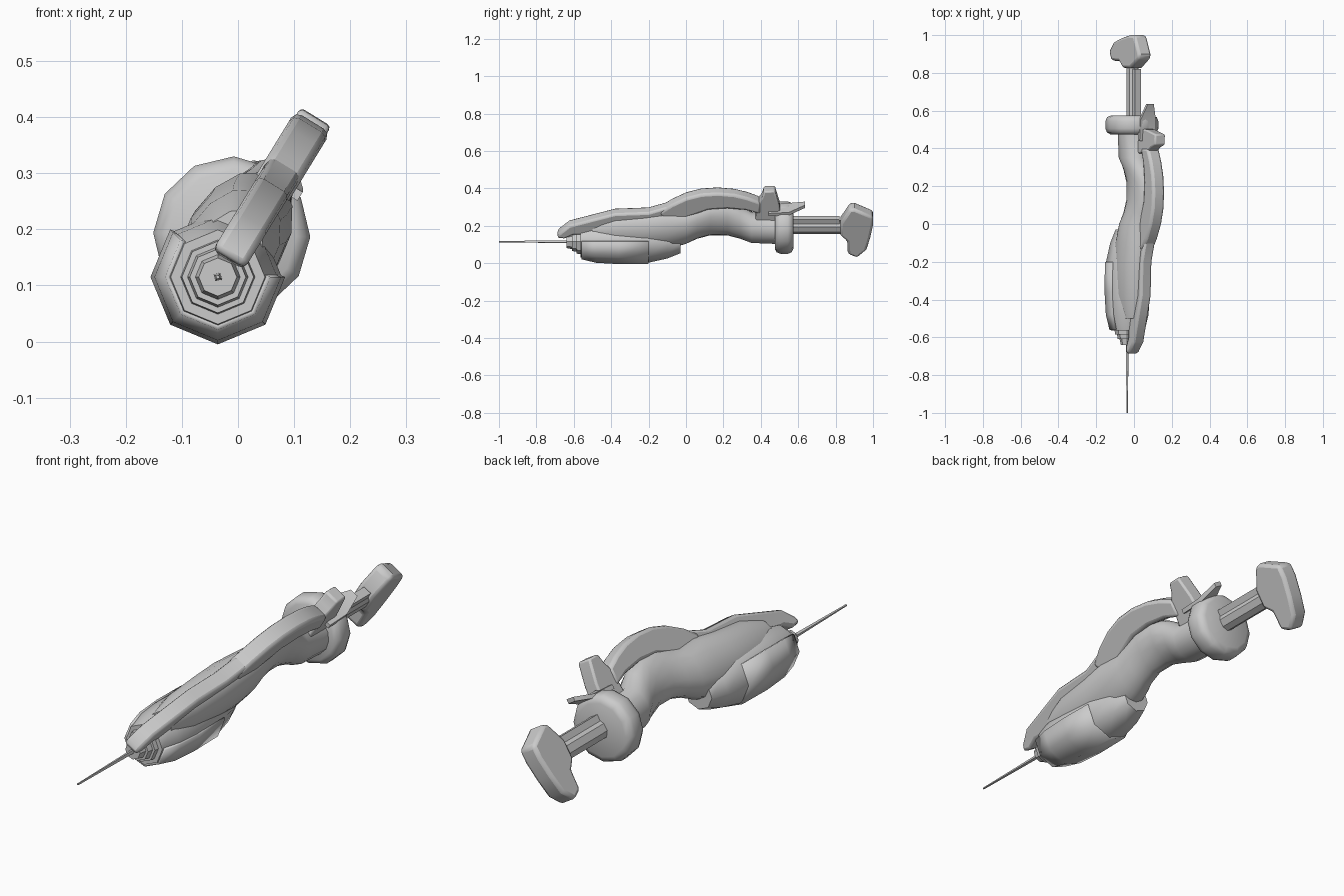
import bpy, bmesh, math
from mathutils import Matrix

if "Cube" in bpy.data.objects:
    bpy.data.objects.remove(bpy.data.objects["Cube"])

# The whole tool leans sideways about its long axis
TILT = math.radians(31.5)
FRAME = Matrix.Translation((-0.036, 0, 0.115)) @ Matrix.Rotation(TILT, 4, 'Y')


def finish(bm, name, bevel=0, angle=35):
    bmesh.ops.recalc_face_normals(bm, faces=bm.faces)
    me = bpy.data.meshes.new(name)
    bm.to_mesh(me)
    bm.free()
    ob = bpy.data.objects.new(name, me)
    bpy.context.collection.objects.link(ob)
    ob.matrix_world = FRAME
    if bevel:
        m = ob.modifiers.new("bevel", 'BEVEL')
        m.width, m.segments, m.limit_method = bevel, 2, 'ANGLE'
        m.angle_limit = math.radians(40)
    bpy.ops.object.select_all(action='DESELECT')
    ob.select_set(True)
    bpy.context.view_layer.objects.active = ob
    bpy.ops.object.shade_smooth_by_angle(angle=math.radians(angle))
    return ob


def loft(name, sections, n=12, phase=0.0, u=0.0, angle=35):
    """Capped tube through elliptical sections (y, height, half width, half height)."""
    bm = bmesh.new()
    rings = []
    for y, v, a, b in sections:
        rings.append([bm.verts.new((u + a * math.cos(phase + k * math.tau / n), y,
                                    v + b * math.sin(phase + k * math.tau / n)))
                      for k in range(n)])
    for r, s in zip(rings, rings[1:]):
        for k in range(n):
            j = (k + 1) % n
            bm.faces.new((r[k], r[j], s[j], s[k]))
    bm.faces.new(rings[0])
    bm.faces.new(rings[-1])
    return finish(bm, name, 0, angle)


def turned(name, profile, v=0.0, **kw):
    return loft(name, [(y, v, r, r) for y, r in profile], **kw)


def slab(name, pts, half, bevel=0.0, u=0.0):
    """Side profile (y, height) extruded across the width."""
    bm = bmesh.new()
    f = bm.faces.new([bm.verts.new((u - half, y, v)) for y, v in pts])
    ext = bmesh.ops.extrude_face_region(bm, geom=[f])
    verts = [e for e in ext['geom'] if isinstance(e, bmesh.types.BMVert)]
    bmesh.ops.translate(bm, verts=verts, vec=(2 * half, 0, 0))
    return finish(bm, name, bevel)


# Needle and stepped nozzle
turned("needle", [(-1.0, 0.004), (-0.62, 0.009)], n=4)
turned("nozzle", [(-0.64, 0.034), (-0.61, 0.04), (-0.61, 0.05), (-0.585, 0.054),
                  (-0.585, 0.064), (-0.55, 0.068)], n=8, phase=TILT)

# Barrel
turned("barrel", [(-0.565, 0.084), (-0.48, 0.106), (-0.38, 0.114), (-0.2, 0.112),
                  (-0.1, 0.09), (-0.03, 0.062)], n=8, phase=TILT, angle=50)


# Raised shell panels on both sides of the barrel
def shell(name, start, count):
    bm = bmesh.new()
    grid = []
    for y, r in [(-0.56, 0.094), (-0.48, 0.113), (-0.36, 0.12), (-0.2, 0.118)]:
        grid.append([bm.verts.new((r * math.cos(TILT + k * math.tau / 8), y,
                                   r * math.sin(TILT + k * math.tau / 8)))
                     for k in range(start, start + count + 1)])
    for r, s in zip(grid, grid[1:]):
        for k in range(count):
            bm.faces.new((r[k], r[k + 1], s[k + 1], s[k]))
    ob = finish(bm, name, 0, 50)
    m = ob.modifiers.new("thickness", 'SOLIDIFY')
    m.thickness, m.offset = 0.012, -1


shell("barrel_shell", 3, 5)

# Curved grip body running back from the barrel
loft("grip_body", [(-0.5, 0.045, 0.055, 0.085), (-0.38, 0.055, 0.08, 0.115),
                   (-0.22, 0.065, 0.088, 0.12), (-0.1, 0.08, 0.088, 0.125),
                   (0.0, 0.095, 0.08, 0.105), (0.06, 0.12, 0.065, 0.1),
                   (0.13, 0.14, 0.055, 0.1), (0.22, 0.14, 0.055, 0.1),
                   (0.29, 0.115, 0.065, 0.095), (0.35, 0.085, 0.082, 0.085),
                   (0.49, 0.08, 0.086, 0.085)], n=14, u=-0.008, angle=60)

# Long spine over the barrel, ending in an overhanging nose
slab("top_spine", [(-0.69, 0.04), (-0.68, 0.068), (-0.625, 0.118), (-0.38, 0.192),
                   (-0.2, 0.2), (-0.08, 0.24), (-0.05, 0.1), (-0.5, 0.06),
                   (-0.6, 0.06), (-0.65, 0.035)], 0.033, 0.012)

# Arched cover along the grip
slab("arch_cover", [(-0.145, 0.2), (-0.08, 0.25), (0.0, 0.293), (0.08, 0.317),
                    (0.17, 0.324), (0.26, 0.315), (0.33, 0.295), (0.4, 0.265),
                    (0.4, 0.19), (0.32, 0.215), (0.22, 0.226), (0.12, 0.218),
                    (0.04, 0.185), (-0.03, 0.155), (-0.1, 0.14)], 0.037, 0.014)

# Upright fin with the plate behind it
slab("fin", [(0.37, 0.15), (0.385, 0.26), (0.405, 0.29), (0.418, 0.333), (0.475, 0.335),
             (0.5, 0.24), (0.51, 0.13), (0.42, 0.1)], 0.032, 0.008)
bm = bmesh.new()
rows = [[bm.verts.new((s * w, y, v + d)) for s, d in ((-1, 0), (1, 0), (1, 0.018), (-1, 0.018))]
        for y, v, w in [(0.44, 0.19, 0.05), (0.55, 0.195, 0.048), (0.635, 0.222, 0.018)]]
for r, s in zip(rows, rows[1:]):
    for k in range(4):
        bm.faces.new((r[k], r[(k + 1) % 4], s[(k + 1) % 4], s[k]))
bm.faces.new(rows[0])
bm.faces.new(rows[-1])
finish(bm, "rear_plate")

# Rounded flange disc
turned("flange", [(0.475, 0.115), (0.485, 0.132), (0.505, 0.14), (0.545, 0.14),
                  (0.565, 0.132), (0.575, 0.11)], v=0.077, n=12, u=-0.018, angle=60)

# Plunger rod with a rib on top
loft("plunger_rod", [(0.55, 0.082, 0.031, 0.04), (0.89, 0.082, 0.031, 0.04)], n=8,
     phase=math.pi / 8, u=-0.018)
slab("rod_rib", [(0.55, 0.1), (0.55, 0.138), (0.82, 0.138), (0.82, 0.1)], 0.018, u=-0.018)

# Thumb handle across the end of the plunger
slab("thumb_handle", [(0.825, 0.045), (0.825, 0.125), (0.875, 0.21), (0.9, 0.214),
                      (1.0, 0.165), (1.0, 0.11), (0.985, 0.03), (0.965, -0.045),
                      (0.915, -0.093), (0.865, -0.07), (0.862, 0.01)], 0.04, 0.014, u=-0.02)
